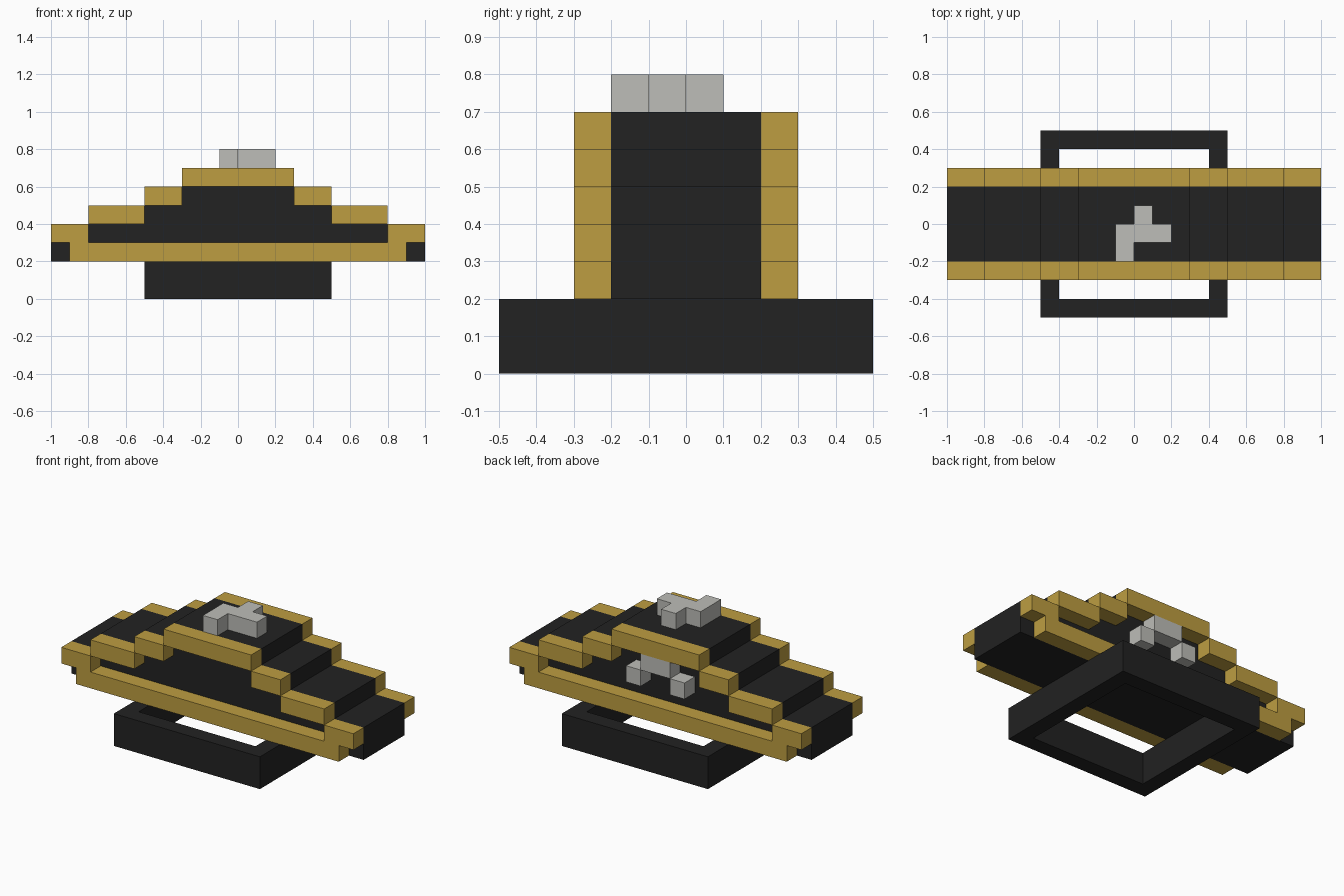
import bpy
import bmesh
from mathutils import Matrix, Vector

cube = bpy.data.objects.get("Cube")
if cube:
    bpy.data.objects.remove(cube, do_unlink=True)


def material(name, rgb):
    m = bpy.data.materials.new(name)
    m.use_nodes = True
    m.diffuse_color = (*rgb, 1)
    bsdf = next(n for n in m.node_tree.nodes if n.type == 'BSDF_PRINCIPLED')
    bsdf.inputs["Base Color"].default_value = (*rgb, 1)
    return m


BLACK = material("black felt", (0.016, 0.016, 0.016))
GOLD = material("gold trim", (0.51, 0.34, 0.053))
SILVER = material("pale silver", (0.51, 0.51, 0.48))


def finish(name, bm, mat):
    bmesh.ops.recalc_face_normals(bm, faces=bm.faces)
    mesh = bpy.data.meshes.new(name)
    bm.to_mesh(mesh)
    bm.free()
    mesh.materials.append(mat)
    ob = bpy.data.objects.new(name, mesh)
    bpy.context.collection.objects.link(ob)
    return ob


def blocks(name, boxes, mat):
    """Join boxes given as (x0, x1, y0, y1, z0, z1) into one object."""
    bm = bmesh.new()
    for x0, x1, y0, y1, z0, z1 in boxes:
        centre = Vector((x0 + x1, y0 + y1, z0 + z1)) / 2
        size = (x1 - x0, y1 - y0, z1 - z0, 1)
        bmesh.ops.create_cube(bm, size=1, matrix=Matrix.Translation(centre) @ Matrix.Diagonal(size))
    return finish(name, bm, mat)


# Stepped body: half widths and the height each step reaches
STEPS = [(1.0, 0.4), (0.8, 0.5), (0.5, 0.6), (0.3, 0.7)]
half = [(1.0, 0.2)]
for i, (w, top) in enumerate(STEPS):
    half.append((w, top))
    if i + 1 < len(STEPS):
        half.append((STEPS[i + 1][0], top))
outline = half + [(-x, z) for x, z in reversed(half)]
bm = bmesh.new()
face = bm.faces.new([bm.verts.new((x, -0.2, z)) for x, z in outline])
ext = bmesh.ops.extrude_face_region(bm, geom=[face])
bmesh.ops.translate(bm, vec=(0, 0.4, 0), verts=[v for v in ext["geom"] if isinstance(v, bmesh.types.BMVert)])
finish("hat_body", bm, BLACK)

# Gold edging that follows the steps, front and back
for name, y0, y1 in (("front_trim", -0.3, -0.2), ("back_trim", 0.2, 0.3)):
    boxes = [(-0.9, 0.9, y0, y1, 0.2, 0.3), (-0.3, 0.3, y0, y1, 0.6, 0.7)]
    for (outer, top), (inner, _) in zip(STEPS, STEPS[1:]):
        boxes.append((inner, outer, y0, y1, top - 0.1, top))
        boxes.append((-outer, -inner, y0, y1, top - 0.1, top))
    blocks(name, boxes, GOLD)

# Open square band under the body
blocks("head_band", [
    (-0.5, 0.5, -0.5, -0.4, 0, 0.2), (-0.5, 0.5, 0.4, 0.5, 0, 0.2),
    (-0.5, -0.4, -0.4, 0.4, 0, 0.2), (0.4, 0.5, -0.4, 0.4, 0, 0.2)], BLACK)

# Ornament on the crown
blocks("top_ornament", [
    (-0.1, 0, -0.2, 0, 0.7, 0.8), (0, 0.2, -0.1, 0, 0.7, 0.8),
    (0, 0.1, 0, 0.1, 0.7, 0.8)], SILVER)

# Arched ornament on the back panel
blocks("back_ornament", [
    (-0.1, 0.1, 0.2, 0.3, 0.5, 0.6),
    (-0.2, -0.1, 0.2, 0.3, 0.4, 0.5), (0.1, 0.2, 0.2, 0.3, 0.4, 0.5)], SILVER)
